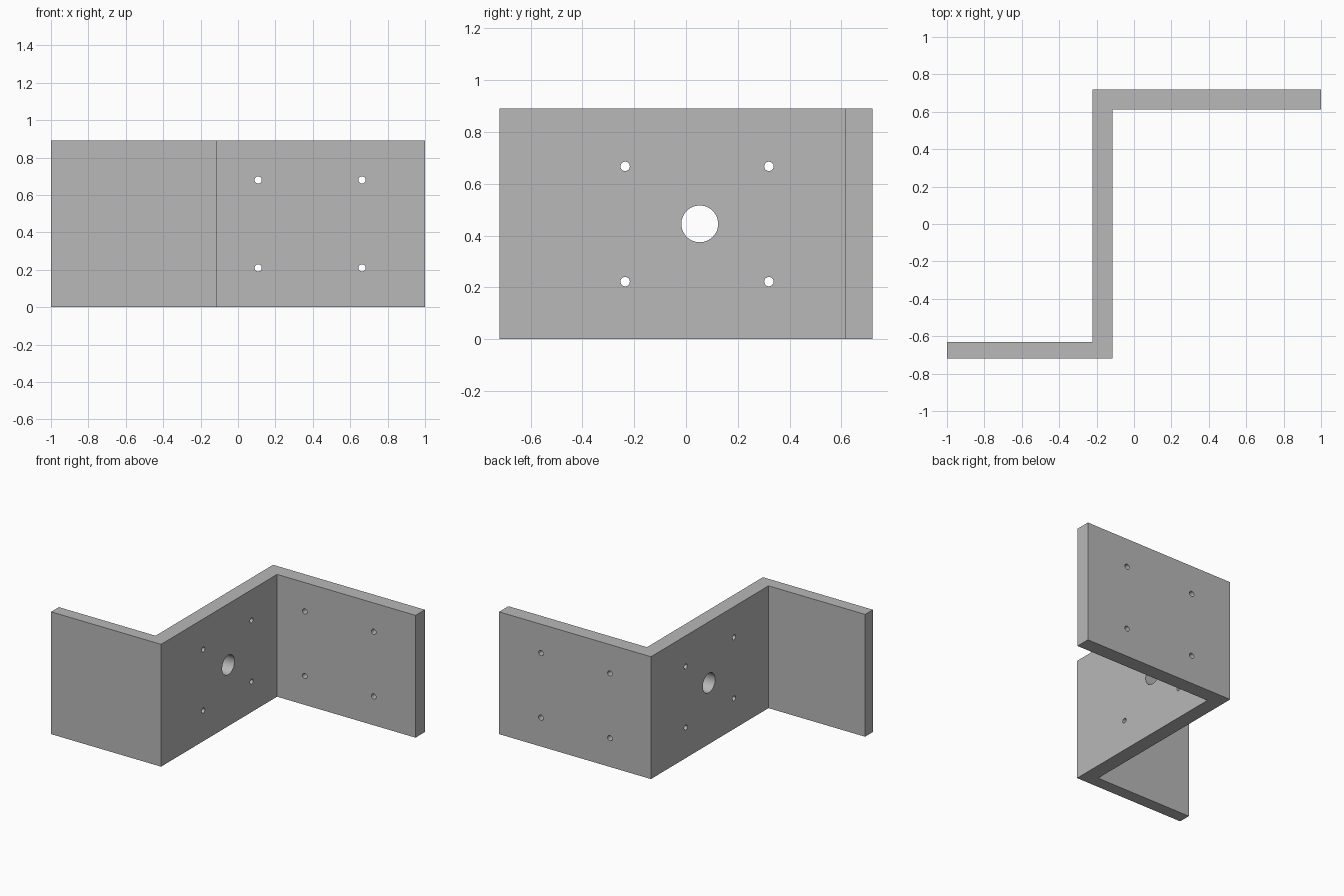
import bpy
import bmesh
import math
from mathutils import Matrix

default = bpy.data.objects.get("Cube")
if default:
    bpy.data.objects.remove(default, do_unlink=True)

HEIGHT = 0.89
WEB_L, WEB_R = -0.222, -0.115      # web faces in x
FRONT_IN, BACK_IN = -0.631, 0.613  # inner flange faces in y
HALF_Y = 0.72

grey = bpy.data.materials.new("plain grey")
grey.use_nodes = True
colour = (0.48, 0.48, 0.48, 1)
grey.diffuse_color = colour
grey.node_tree.nodes["Principled BSDF"].inputs["Base Color"].default_value = colour


def add_object(name, bm):
    bmesh.ops.recalc_face_normals(bm, faces=bm.faces)
    mesh = bpy.data.meshes.new(name)
    bm.to_mesh(mesh)
    bm.free()
    mesh.materials.append(grey)
    obj = bpy.data.objects.new(name, mesh)
    bpy.context.collection.objects.link(obj)
    return obj


def add_drill(bm, centre, radius, axis):
    """Add a cylinder through a plate, along x or y."""
    turn = Matrix.Rotation(math.pi / 2, 4, "Y" if axis == "x" else "X")
    bmesh.ops.create_cone(bm, cap_ends=True, segments=48, radius1=radius,
                          radius2=radius, depth=0.3,
                          matrix=Matrix.Translation(centre) @ turn)


# Z-shaped bracket, extruded from its plan profile
profile = [(-1, -HALF_Y), (WEB_R, -HALF_Y), (WEB_R, BACK_IN), (1, BACK_IN),
           (1, HALF_Y), (WEB_L, HALF_Y), (WEB_L, FRONT_IN), (-1, FRONT_IN)]
bm = bmesh.new()
base = bm.faces.new([bm.verts.new((x, y, 0)) for x, y in profile])
top = bmesh.ops.extrude_face_region(bm, geom=[base])["geom"]
bmesh.ops.translate(bm, vec=(0, 0, HEIGHT),
                    verts=[v for v in top if isinstance(v, bmesh.types.BMVert)])
bracket = add_object("z_bracket", bm)

# Screw holes in the back flange and web, and the large web hole
bm = bmesh.new()
for x in (0.108, 0.663):
    for z in (0.21, 0.68):
        add_drill(bm, (x, (BACK_IN + HALF_Y) / 2, z), 0.019, "y")
web_x = (WEB_L + WEB_R) / 2
for y in (-0.235, 0.32):
    for z in (0.222, 0.667):
        add_drill(bm, (web_x, y, z), 0.018, "x")
add_drill(bm, (web_x, 0.053, 0.445), 0.071, "x")
drills = add_object("hole_cutters", bm)
drills.hide_render = True
drills.hide_viewport = True
drills.display_type = "WIRE"

cut = bracket.modifiers.new("holes", "BOOLEAN")
cut.operation = "DIFFERENCE"
cut.solver = "EXACT"
cut.object = drills

# Apply the cut, then smooth only the round hole walls
bpy.ops.object.select_all(action="DESELECT")
bpy.context.view_layer.objects.active = bracket
bracket.select_set(True)
bpy.ops.object.modifier_apply(modifier=cut.name)
bpy.data.objects.remove(drills, do_unlink=True)
bpy.ops.object.shade_smooth_by_angle(angle=math.radians(30))
